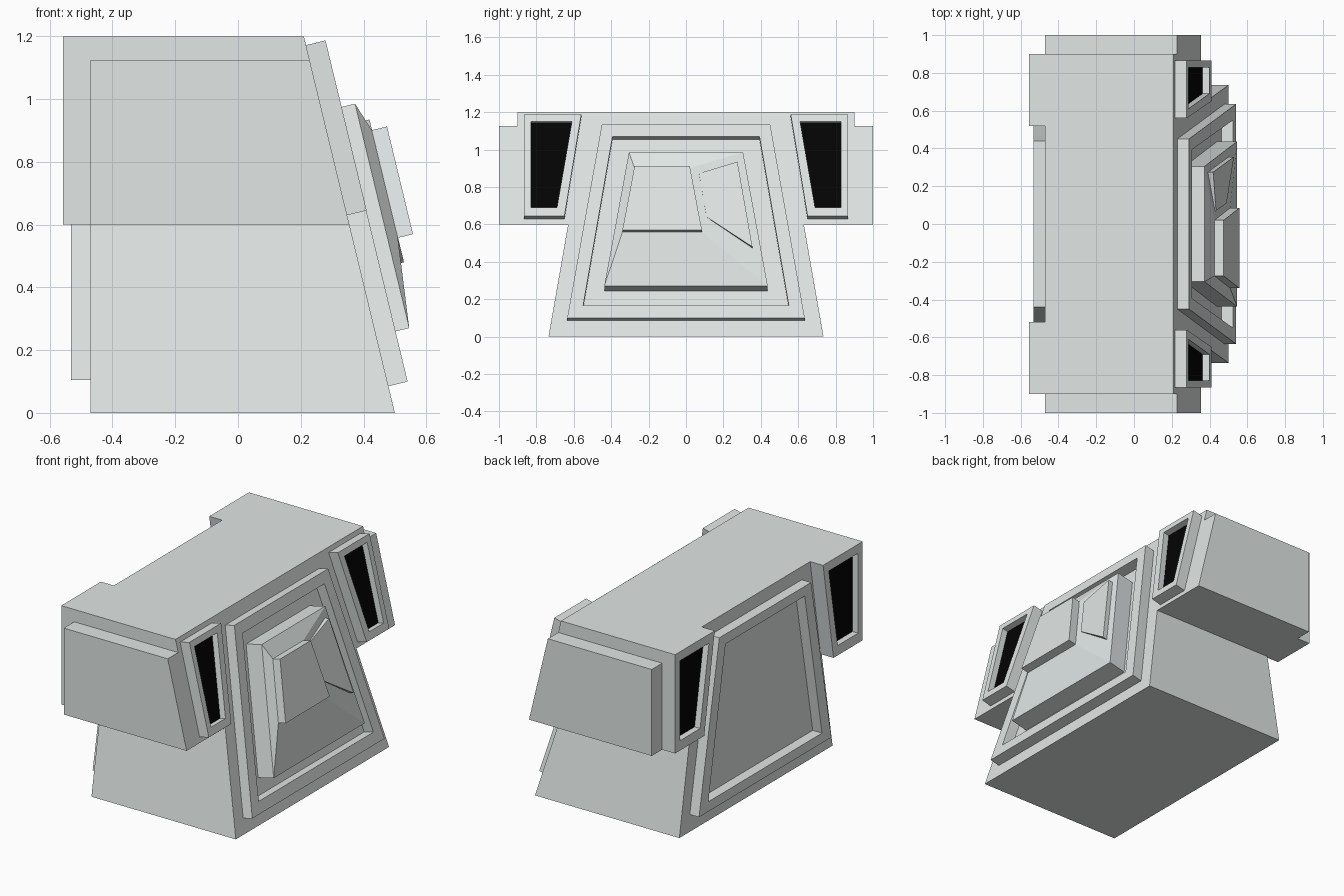
import bpy, bmesh

if "Cube" in bpy.data.objects:
    bpy.data.objects.remove(bpy.data.objects["Cube"])

SLOPE = 0.2417          # lean of the front plate face (+x side)
NX, NZ = 0.972, 0.235   # its outward normal


def lean(y, z, o):
    """Point on the leaning face, pushed out by o."""
    return (0.5 - SLOPE * z + NX * o, y, z + NZ * o)


def rear(y, z, o):
    """Point on the flat rear face, pushed out by o."""
    return (-0.47 - o, y, z)


def material(name, colour):
    m = bpy.data.materials.new(name)
    m.diffuse_color = (*colour, 1)
    m.use_nodes = True
    m.node_tree.nodes["Principled BSDF"].inputs["Base Color"].default_value = m.diffuse_color
    return m


pale = material("pale_shell", (0.75, 0.80, 0.79))
black = material("vent_black", (0.001, 0.001, 0.001))


def loft(name, rings, loop=False, mat=pale):
    """Join matching rings; cap the ends, or loop back to the first ring."""
    bm = bmesh.new()
    vs = [[bm.verts.new(p) for p in r] for r in rings]
    n = len(vs[0])
    pairs = list(zip(vs, vs[1:])) + ([(vs[-1], vs[0])] if loop else [])
    for a, b in pairs:
        for i in range(n):
            j = (i + 1) % n
            bm.faces.new((a[i], a[j], b[j], b[i]))
    if not loop:
        bm.faces.new(vs[0])
        bm.faces.new(vs[-1])
    bmesh.ops.recalc_face_normals(bm, faces=bm.faces)
    me = bpy.data.meshes.new(name)
    bm.to_mesh(me)
    bm.free()
    me.materials.append(mat)
    ob = bpy.data.objects.new(name, me)
    bpy.context.collection.objects.link(ob)
    return ob


def ring(face, outline, o):
    return [face(y, z, o) for y, z in outline]


def frame(name, face, outer, inner, depth):
    return loft(name, [ring(face, outer, 0), ring(face, outer, depth),
                       ring(face, inner, depth), ring(face, inner, 0)], loop=True)


def plate(name, face, outline, lo, hi, mat=pale):
    return loft(name, [ring(face, outline, lo), ring(face, outline, hi)], mat=mat)


def trap(b, z0, t, z1):
    return [(-b, z0), (b, z0), (t, z1), (-t, z1)]


def block(name, b, z0, t, z1):
    """Body block from the rear face to the leaning face."""
    o = trap(b, z0, t, z1)
    return loft(name, [ring(rear, o, 0), ring(lean, o, 0)])


# Body: tapered base, wide head, side pads
block("lower_body", 0.735, 0, 0.63, 0.6)
block("upper_body", 0.9, 0.6, 0.9, 1.2)
for s in (-1, 1):
    pad = [(s * y, z) for y, z in ((0.9, 0.6), (1, 0.6), (1, 1.125), (0.9, 1.125))]
    loft("side_pad", [ring(rear, pad, 0), ring(lean, pad, 0)])

# Raised trapezoid frames on front and rear
frame("front_frame", lean, trap(0.635, 0.085, 0.45, 1.12),
      trap(0.55, 0.152, 0.393, 1.055), 0.063)
frame("rear_frame", rear, trap(0.635, 0.105, 0.44, 1.12),
      trap(0.545, 0.165, 0.38, 1.06), 0.062)

# Vents with black recessed backs, mirrored left and right
for s in (-1, 1):
    def side(pts):
        return [(s * y, z) for y, z in pts]
    hole = side([(0.69, 0.675), (0.828, 0.675), (0.828, 1.135), (0.61, 1.135)])
    frame("front_vent_frame", lean,
          side([(0.65, 0.63), (0.865, 0.63), (0.865, 1.172), (0.56, 1.172)]), hole, 0.064)
    plate("front_vent", lean, hole, 0, 0.027, black)
    hole = side([(0.66, 0.66), (0.855, 0.66), (0.855, 1.145), (0.575, 1.145)])
    frame("rear_vent_frame", rear,
          side([(0.62, 0.6), (0.9, 0.6), (0.9, 1.2), (0.52, 1.2)]), hole, 0.087)
    plate("rear_vent", rear, hole, 0, 0.05, black)

# Central pedestal with sloped facets rising to an off-centre box
base = trap(0.437, 0.245, 0.305, 0.96)
box = [(-0.34, 0.525), (0.085, 0.525), (0.02, 0.868), (-0.275, 0.868)]
loft("pedestal", [ring(lean, base, 0), ring(lean, base, 0.108), ring(lean, box, 0.14)])
plate("raised_box", lean, box, 0.12, 0.19)

# Angled panel beside the box
plate("angled_panel", lean,
      [(0.11, 0.607), (0.355, 0.447), (0.275, 0.902), (0.07, 0.84)], 0.1, 0.141)
